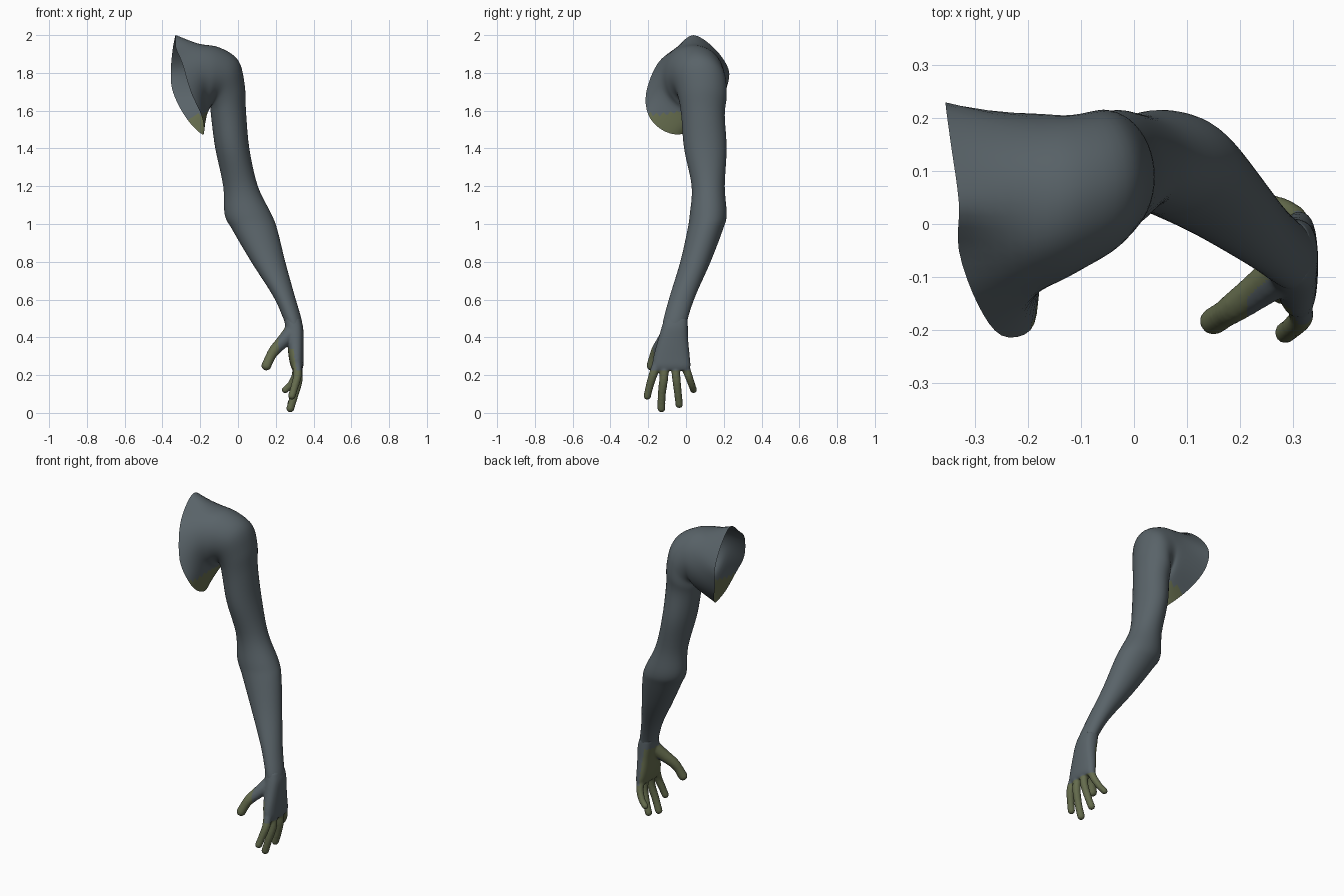
import bpy, bmesh
from math import sin, cos, pi, copysign
from mathutils import Vector, Matrix

if "Cube" in bpy.data.objects:
    bpy.data.objects.remove(bpy.data.objects["Cube"])


def material(name, color):
    m = bpy.data.materials.new(name)
    m.diffuse_color = color
    m.use_nodes = True
    m.node_tree.nodes["Principled BSDF"].inputs["Base Color"].default_value = m.diffuse_color
    return m


SLATE = material("slate", (0.10, 0.125, 0.14, 1))
OLIVE = material("olive", (0.13, 0.15, 0.075, 1))


def spline(pts, n, closed=False):
    """Catmull-Rom through pts, n steps per span."""
    pts = [Vector(p) for p in pts]
    N = len(pts)
    out = []
    for i in range(N if closed else N - 1):
        if closed:
            a, b, c, d = (pts[(i + o) % N] for o in (-1, 0, 1, 2))
        else:
            a, b, c, d = (pts[min(max(i + o, 0), N - 1)] for o in (-1, 0, 1, 2))
        for s in range(n):
            t = s / n
            out.append(0.5 * (2 * b + (c - a) * t + (2 * a - 5 * b + 4 * c - d) * t * t
                              + (3 * b - a - 3 * c + d) * t ** 3))
    if not closed:
        out.append(pts[-1])
    return out


def ring(ox, oz, ix, iz, yf, yb, p=1.0):
    """12 points round a section: outer point, front, inner point, back."""
    res = []
    for k in range(12):
        t = 2 * pi * k / 12
        c = copysign(abs(cos(t)) ** p, cos(t))
        s = copysign(abs(sin(t)) ** p, sin(t))
        res.append(Vector(((ox + ix) / 2 + (ox - ix) / 2 * c,
                           (yf + yb) / 2 - (yb - yf) / 2 * s,
                           (oz + iz) / 2 + (oz - iz) / 2 * c)))
    return res


def loft(bm, rings, along=5, around=4, caps=False):
    rows = [spline(r, around, True) for r in rings]
    cols = [spline(col, along) for col in zip(*rows)]
    n, m = len(cols), len(cols[0])
    v = [[bm.verts.new(cols[k][j]) for k in range(n)] for j in range(m)]
    for j in range(m - 1):
        for k in range(n):
            q = (k + 1) % n
            bm.faces.new((v[j][k], v[j][q], v[j + 1][q], v[j + 1][k]))
    if caps:
        bm.faces.new(v[0][::-1])
        bm.faces.new(v[-1])


def add_object(name, bm):
    me = bpy.data.meshes.new(name)
    bm.to_mesh(me)
    bm.free()
    ob = bpy.data.objects.new(name, me)
    bpy.context.collection.objects.link(ob)
    return ob


def finish(me, is_olive):
    me.materials.clear()
    me.materials.append(SLATE)
    me.materials.append(OLIVE)
    for f in me.polygons:
        f.material_index = int(is_olive(f.center, f.normal))
    me.shade_smooth()


# Arm with the open shoulder rim
rim = [(-.33, .04, 2.0), (-.33, -.05, 1.935), (-.295, -.15, 1.85), (-.25, -.21, 1.70),
       (-.195, -.20, 1.58), (-.18, -.13, 1.5), (-.19, -.03, 1.475), (-.25, .08, 1.53),
       (-.31, .17, 1.62), (-.35, .215, 1.72), (-.355, .225, 1.82), (-.345, .15, 1.93)]
sections = [
    (-.21, 1.955, -.165, 1.575, -.135, .208), (-.10, 1.935, -.15, 1.61, -.10, .205),
    (0, 1.868, -.145, 1.62, -.065, .213), (.035, 1.74, -.145, 1.60, -.04, .215),
    (.042, 1.6, -.14, 1.55, -.025, .205), (.06, 1.4, -.12, 1.4, -.01, .215),
    (.105, 1.2, -.078, 1.2, .03, .205), (.178, 1.05, -.07, 1.05, .02, .215),
    (.208, .97, -.03, .97, .008, .195), (.25, .8, .07, .8, -.03, .13),
    (.30, .62, .185, .62, -.085, .05), (.335, .5, .24, .5, -.118, .01),
    (.342, .45, .255, .45, -.125, .008)]
bm = bmesh.new()
loft(bm, [rim] + [ring(*s) for s in sections])
arm = add_object("arm", bm)
finish(arm.data, lambda c, n: c.z < 1.6 and -.27 < c.x < -.155 and c.z < 1.6 + (c.x + .16) * .5)

# Palm block
bm = bmesh.new()
loft(bm, [ring(x1, z, x0, z, a, b, .8) for z, x0, x1, a, b in (
    (.50, .245, .333, -.115, .008), (.45, .25, .345, -.13, .01), (.38, .26, .347, -.15, .012),
    (.30, .268, .347, -.172, .02), (.25, .278, .346, -.178, .024), (.225, .29, .338, -.165, .018))],
    caps=True)

# Thumb and fingers as chains of spheres, fused by the remesh
digits = [
    ([(.285, -.085, .43), (.24, -.12, .38), (.185, -.16, .32), (.15, -.183, .25)], .043, .026),
    ([(.31, -.15, .27), (.315, -.175, .2), (.30, -.193, .14), (.285, -.205, .09)], .025, .020),
    ([(.315, -.11, .27), (.32, -.118, .18), (.30, -.128, .1), (.277, -.13, .024)], .025, .021),
    ([(.315, -.06, .27), (.32, -.051, .18), (.30, -.042, .1), (.28, -.036, .045)], .024, .020),
    ([(.31, -.01, .26), (.305, .012, .2), (.28, .03, .15), (.25, .04, .122)], .023, .018)]
for path, r0, r1 in digits:
    pts = spline(path, 7)
    for i, p in enumerate(pts):
        r = r0 + (r1 - r0) * min(1, 1.3 * i / (len(pts) - 1))
        bmesh.ops.create_icosphere(bm, subdivisions=2, radius=r + .001,
                                   matrix=Matrix.Translation(p))
hand = add_object("hand", bm)
mod = hand.modifiers.new("fuse", 'REMESH')
mod.mode = 'VOXEL'
mod.voxel_size = .006
mod = hand.modifiers.new("soften", 'SMOOTH')
mod.factor = .5
mod.iterations = 5
fused = bpy.data.meshes.new_from_object(
    hand.evaluated_get(bpy.context.evaluated_depsgraph_get()))
hand.modifiers.clear()
hand.data = fused


def palm_side(c, n):
    finger = c.z < .225
    thumb = c.x < .215
    palm = c.z < .45 and n.x < -.3 and n.y > -.35
    index_side = c.z < .34 and n.x < -.3
    return finger or thumb or palm or index_side


finish(fused, palm_side)
